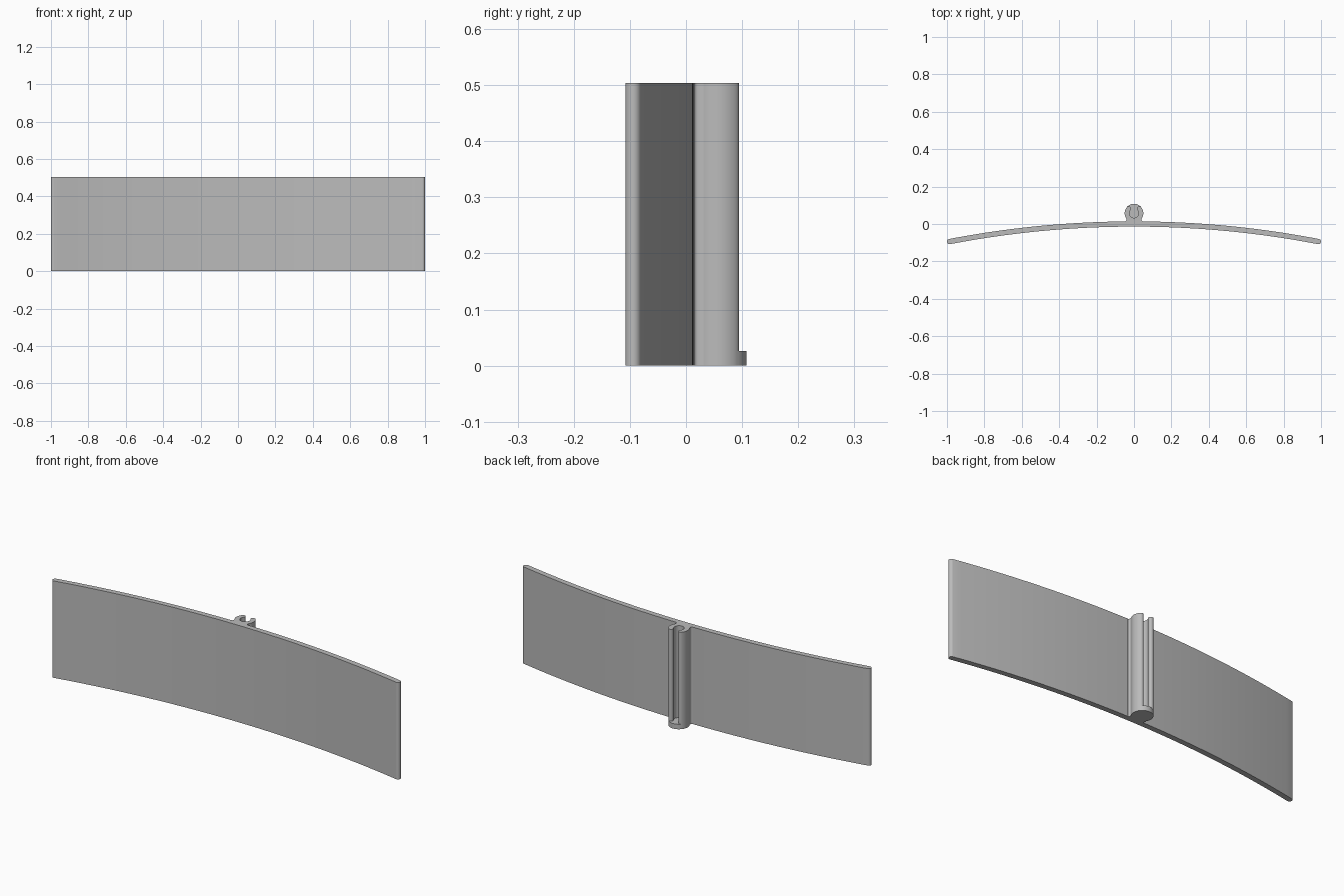
import bpy, bmesh
from math import sin, cos, pi, asin, atan2, radians
from mathutils import Vector

cube = bpy.data.objects.get("Cube")
if cube:
    bpy.data.objects.remove(cube, do_unlink=True)

HEIGHT, LIP = 0.504, 0.026          # panel height, socket floor height
R, HALF = 5.22, 0.014               # panel curve radius, half thickness
CY, OUTER, INNER = 0.058, 0.050, 0.025   # clip centre and radii
STEM, FILLET = 0.041, 0.007
TIP = radians(40)

grey = bpy.data.materials.new("light grey")
grey.use_nodes = True
colour = (0.5, 0.5, 0.5, 1)
grey.diffuse_color = colour
grey.node_tree.nodes["Principled BSDF"].inputs["Base Color"].default_value = colour


def arc(cx, cy, r, a0, a1, n):
    return [Vector((cx + r * cos(a0 + (a1 - a0) * i / n),
                    cy + r * sin(a0 + (a1 - a0) * i / n))) for i in range(n + 1)]


def extrude_half(name, half, height):
    """Mirror a half outline across x = 0 and extrude it upwards."""
    outline = half + [Vector((-p.x, p.y)) for p in reversed(half)]
    clean = []
    for p in outline:
        if not clean or (p - clean[-1]).length > 1e-5:
            clean.append(p)
    if (clean[0] - clean[-1]).length < 1e-5:
        clean.pop()
    bm = bmesh.new()
    face = bm.faces.new([bm.verts.new((p.x, p.y, 0)) for p in clean])
    new = bmesh.ops.extrude_face_region(bm, geom=[face])["geom"]
    bmesh.ops.translate(bm, vec=(0, 0, height),
                        verts=[v for v in new if isinstance(v, bmesh.types.BMVert)])
    bmesh.ops.recalc_face_normals(bm, faces=bm.faces)
    mesh = bpy.data.meshes.new(name)
    bm.to_mesh(mesh)
    bm.free()
    mesh.materials.append(grey)
    obj = bpy.data.objects.new(name, mesh)
    bpy.context.collection.objects.link(obj)
    bpy.ops.object.select_all(action='DESELECT')
    obj.select_set(True)
    bpy.context.view_layer.objects.active = obj
    bpy.ops.object.shade_smooth_by_angle(angle=radians(35))
    return obj


# Curved panel: front face, rounded end, back face up to the stem
end = asin((1 - HALF) / R)
up = pi / 2
front = arc(0, -R, R - HALF, up, up - end, 24)
cap = arc(R * sin(end), R * cos(end) - R, HALF, -up - end, up - end, 10)
back = arc(0, -R, R + HALF, up - end, up - asin((STEM + FILLET) / R), 24)

# Clip: filleted stem, round outside, rounded arm tip, round socket
fillet = arc(STEM + FILLET, HALF + FILLET, FILLET, -up, -pi, 5)
stem_angle = atan2(-(OUTER ** 2 - STEM ** 2) ** 0.5, STEM)
outside = arc(0, CY, OUTER, stem_angle, TIP, 16)
mid = (OUTER + INNER) / 2
tip = arc(mid * cos(TIP), CY + mid * sin(TIP), (OUTER - INNER) / 2, TIP, TIP + pi, 10)
socket = arc(0, CY, INNER, TIP, -up, 16)
extrude_half("curved_panel_with_clip", front + cap + back + fillet + outside + tip + socket, HEIGHT)

# Floor closing the lower end of the socket, flush with the round outside
rim = arc(0, CY, OUTER, up, TIP, 8)
extrude_half("socket_floor", rim + tip + socket, LIP)
